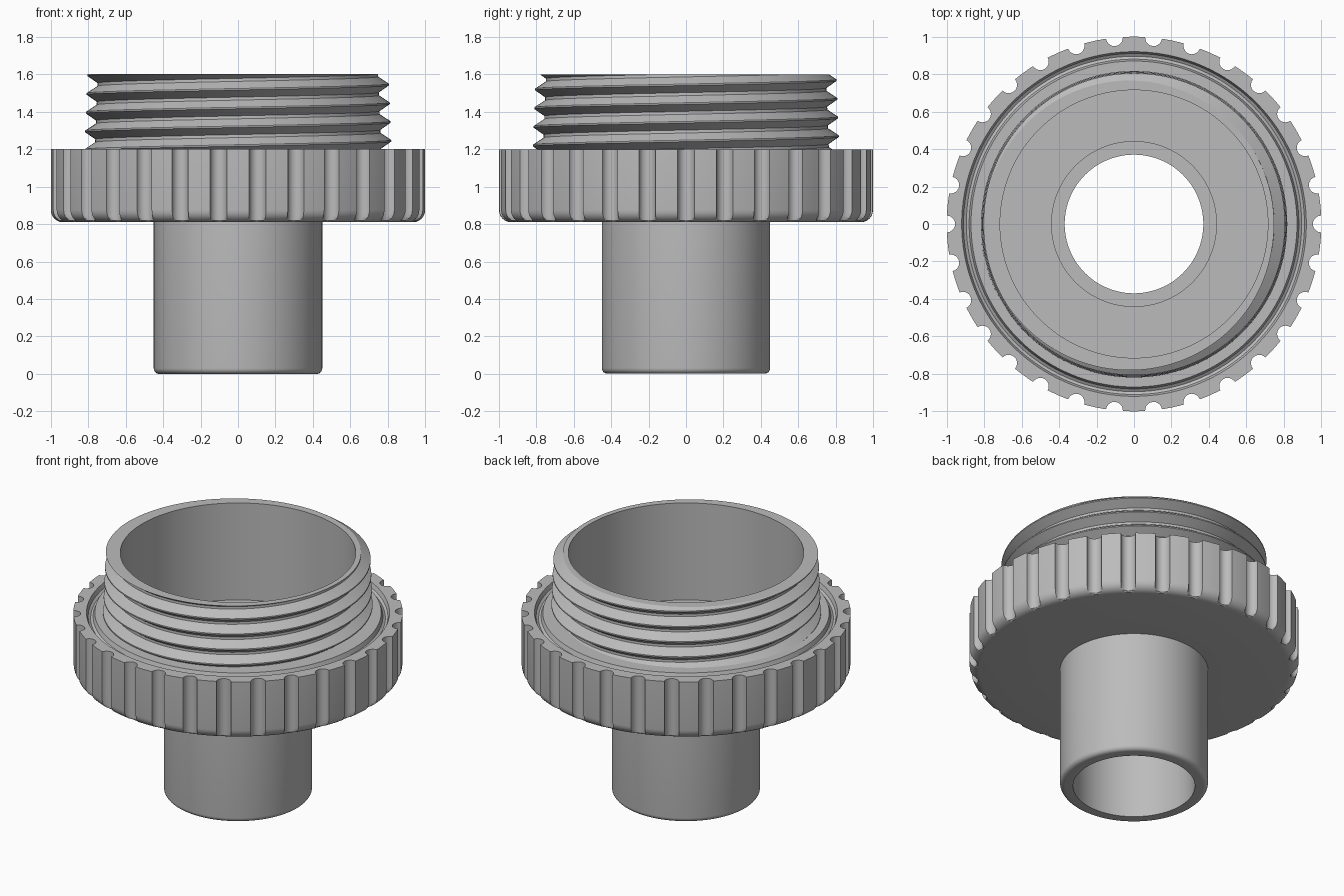
import bpy, bmesh, math
from mathutils import Vector

cube = bpy.data.objects.get("Cube")
if cube:
    bpy.data.objects.remove(cube)

grey = bpy.data.materials.new("plain grey")
grey.use_nodes = True
colour = (0.5, 0.5, 0.5, 1)
grey.diffuse_color = colour
grey.node_tree.nodes["Principled BSDF"].inputs["Base Color"].default_value = colour


def finish(bm, name, angle):
    bmesh.ops.remove_doubles(bm, verts=bm.verts, dist=0.0001)
    bmesh.ops.recalc_face_normals(bm, faces=bm.faces)
    mesh = bpy.data.meshes.new(name)
    bm.to_mesh(mesh)
    bm.free()
    mesh.materials.append(grey)
    obj = bpy.data.objects.new(name, mesh)
    bpy.context.collection.objects.link(obj)
    bpy.ops.object.select_all(action='DESELECT')
    obj.select_set(True)
    bpy.context.view_layer.objects.active = obj
    bpy.ops.object.shade_smooth_by_angle(angle=math.radians(angle))
    return obj


def fillet(radius, z, size, steps=6):
    """Quarter-round from an upright wall into a flat underside."""
    turns = [math.pi / 2 * i / steps for i in range(steps + 1)]
    return [(radius - size + size * math.cos(t), z + size - size * math.sin(t)) for t in turns]


# Gripping outline: a circle with round flutes
FLUTES, FLUTE_R = 30, 0.045
step = 2 * math.pi / FLUTES
half = math.asin(FLUTE_R)
outline = []
for f in range(FLUTES):
    centre = f * step
    for i in range(11):
        t = math.pi * (i / 10 - 0.5)
        p = Vector((1 - FLUTE_R * math.cos(t), FLUTE_R * math.sin(t)))
        outline.append((centre + math.atan2(p.y, p.x), min(1, p.length)))
    for i in range(1, 4):
        outline.append((centre + half + (step - 2 * half) * i / 4, 1))

# Fluted collar, seal groove, lower pipe and inner floor in one turned profile
FLOOR, BORE, HOLE = 0.95, 0.715, 0.37
profile = [(0.74, 1.2), (0.87, 1.2), (0.88, 1.172), (0.895, 1.162), (0.91, 1.172), (0.92, 1.2), (1, 1.2)]
profile += fillet(1, 0.81, 0.065)
profile += [(0.45, 0.81)] + fillet(0.45, 0, 0.03)
profile += [(HOLE, 0), (HOLE, FLOOR - 0.01), (0.44, FLOOR - 0.01), (0.44, FLOOR), (BORE + 0.01, FLOOR)]

bm = bmesh.new()
rows = []
for radius, z in profile:
    rows.append([bm.verts.new((min(radius, r) * math.cos(a), min(radius, r) * math.sin(a), z))
                 for a, r in outline])
n = len(outline)
for upper, lower in zip(rows, rows[1:]):
    for i in range(n):
        j = (i + 1) % n
        bm.faces.new((upper[i], lower[i], lower[j], upper[j]))
finish(bm, "fluted_collar_and_pipe", 30)

# Screw thread: a right-handed helical sheet with a slight taper
PITCH, CREST_Z, TOP, SEGMENTS = 0.1, 1.245, 1.6, 144
tooth = [(0.0, 0.056), (0.08, 0.056), (0.46, 0), (0.62, 0)]
K, TURNS = len(tooth), 8
bm = bmesh.new()
columns = []
for i in range(SEGMENTS):
    a = 2 * math.pi * i / SEGMENTS
    column = []
    for k in range(K * TURNS):
        phase, height = tooth[k % K]
        z = CREST_Z + PITCH * (k // K - 3 + phase - 0.04 + i / SEGMENTS)
        r = 0.762 + height - 0.04 * (z - 1.25)
        column.append(bm.verts.new((r * math.cos(a), r * math.sin(a), z)))
    columns.append(column)
for i in range(SEGMENTS):
    last = i == SEGMENTS - 1
    here, there = columns[i], columns[(i + 1) % SEGMENTS]
    shift = K if last else 0
    for k in range(K * TURNS - 1 - shift):
        bm.faces.new((here[k], there[k + shift], there[k + 1 + shift], here[k + 1]))

# Trim the thread flat above the rim and just inside the collar
for z, side in ((TOP, 1), (1.17, -1)):
    bmesh.ops.bisect_plane(bm, geom=bm.verts[:] + bm.edges[:] + bm.faces[:], dist=0.00001,
                           plane_co=(0, 0, z), plane_no=(0, 0, side), clear_outer=True)

# Flat rim, then the smooth bore down to the floor
edges = [e for e in bm.edges if e.is_boundary and all(abs(v.co.z - TOP) < 0.0005 for v in e.verts)]
for depth in (TOP, FLOOR):
    geom = bmesh.ops.extrude_edge_only(bm, edges=edges)["geom"]
    for v in (g for g in geom if isinstance(g, bmesh.types.BMVert)):
        scale = BORE / math.hypot(v.co.x, v.co.y)
        v.co = (v.co.x * scale, v.co.y * scale, depth)
    edges = [g for g in geom if isinstance(g, bmesh.types.BMEdge)]
finish(bm, "threaded_neck", 30)
